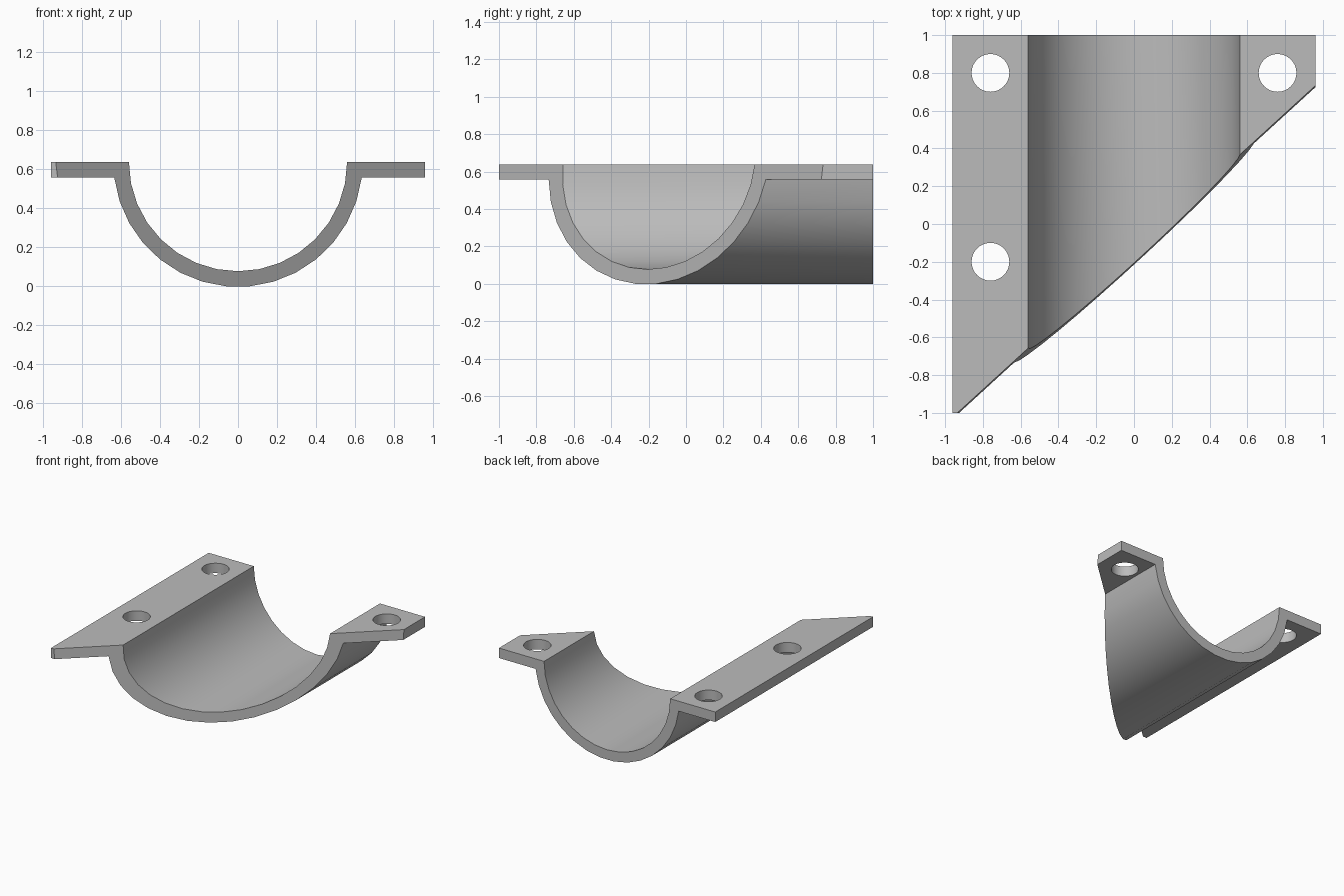
import bpy
import bmesh
import math
from mathutils import Vector

cube = bpy.data.objects.get("Cube")
if cube:
    bpy.data.objects.remove(cube, do_unlink=True)

TOP, THICK = 0.637, 0.08        # flange top height and sheet thickness
R_IN, R_OUT, HALF = 0.56, 0.64, 0.96

# Plain grey metal
metal = bpy.data.materials.new("grey metal")
metal.use_nodes = True
colour = (0.5, 0.5, 0.5, 1)
metal.diffuse_color = colour
metal.node_tree.nodes["Principled BSDF"].inputs["Base Color"].default_value = colour


def arc(radius, start, end, steps):
    """Points of an arc below the flange, in the x-z plane."""
    angles = [start + (end - start) * i / steps for i in range(steps + 1)]
    return [(radius * math.cos(a), TOP + radius * math.sin(a)) for a in angles]


# Cross-section: half-pipe with a flange on each side
dip = math.asin(THICK / R_OUT)
profile = [(-HALF, TOP)]
profile += arc(R_IN, -math.pi, 0, 16)
profile += [(HALF, TOP), (HALF, TOP - THICK)]
profile += arc(R_OUT, -dip, -math.pi + dip, 15)
profile += [(-HALF, TOP - THICK)]

# Extrude along y
bm = bmesh.new()
face = bm.faces.new([bm.verts.new((x, 1, z)) for x, z in profile])
extruded = bmesh.ops.extrude_face_region(bm, geom=[face], use_keep_orig=True)
moved = [v for v in extruded["geom"] if isinstance(v, bmesh.types.BMVert)]
bmesh.ops.translate(bm, verts=moved, vec=(0, -2, 0))

# Slanted front cut: y = 0.914 x - 0.145 + 0.11 (z - TOP)
cut = bmesh.ops.bisect_plane(
    bm, geom=bm.verts[:] + bm.edges[:] + bm.faces[:], dist=1e-5,
    plane_co=Vector((0, -0.145, TOP)), plane_no=Vector((0.914, -1, 0.11)),
    clear_outer=True)
rim = [e for e in bm.edges if e.is_boundary]
bmesh.ops.contextual_create(bm, geom=rim)
bmesh.ops.recalc_face_normals(bm, faces=bm.faces[:])

mesh = bpy.data.meshes.new("half_pipe_bracket")
bm.to_mesh(mesh)
bm.free()
mesh.materials.append(metal)
bracket = bpy.data.objects.new("half_pipe_bracket", mesh)
bpy.context.collection.objects.link(bracket)

# Bolt holes through the flanges
for x, y in [(-0.76, 0.8), (0.76, 0.8), (-0.76, -0.2)]:
    bpy.ops.mesh.primitive_cylinder_add(
        vertices=32, radius=0.1, depth=0.4, location=(x, y, TOP - THICK / 2))
    cutter = bpy.context.object
    cutter.name = "bolt_hole_cutter"
    cutter.hide_render = True
    cutter.data.materials.append(metal)
    bpy.ops.object.select_all(action='DESELECT')
    bracket.select_set(True)
    bpy.context.view_layer.objects.active = bracket
    hole = bracket.modifiers.new("bolt_hole", 'BOOLEAN')
    hole.operation = 'DIFFERENCE'
    hole.solver = 'EXACT'
    hole.object = cutter
    bpy.ops.object.modifier_apply(modifier=hole.name)
    bpy.data.objects.remove(cutter, do_unlink=True)

# Smooth curved walls, crisp edges
bpy.ops.object.shade_smooth_by_angle(angle=math.radians(30))
